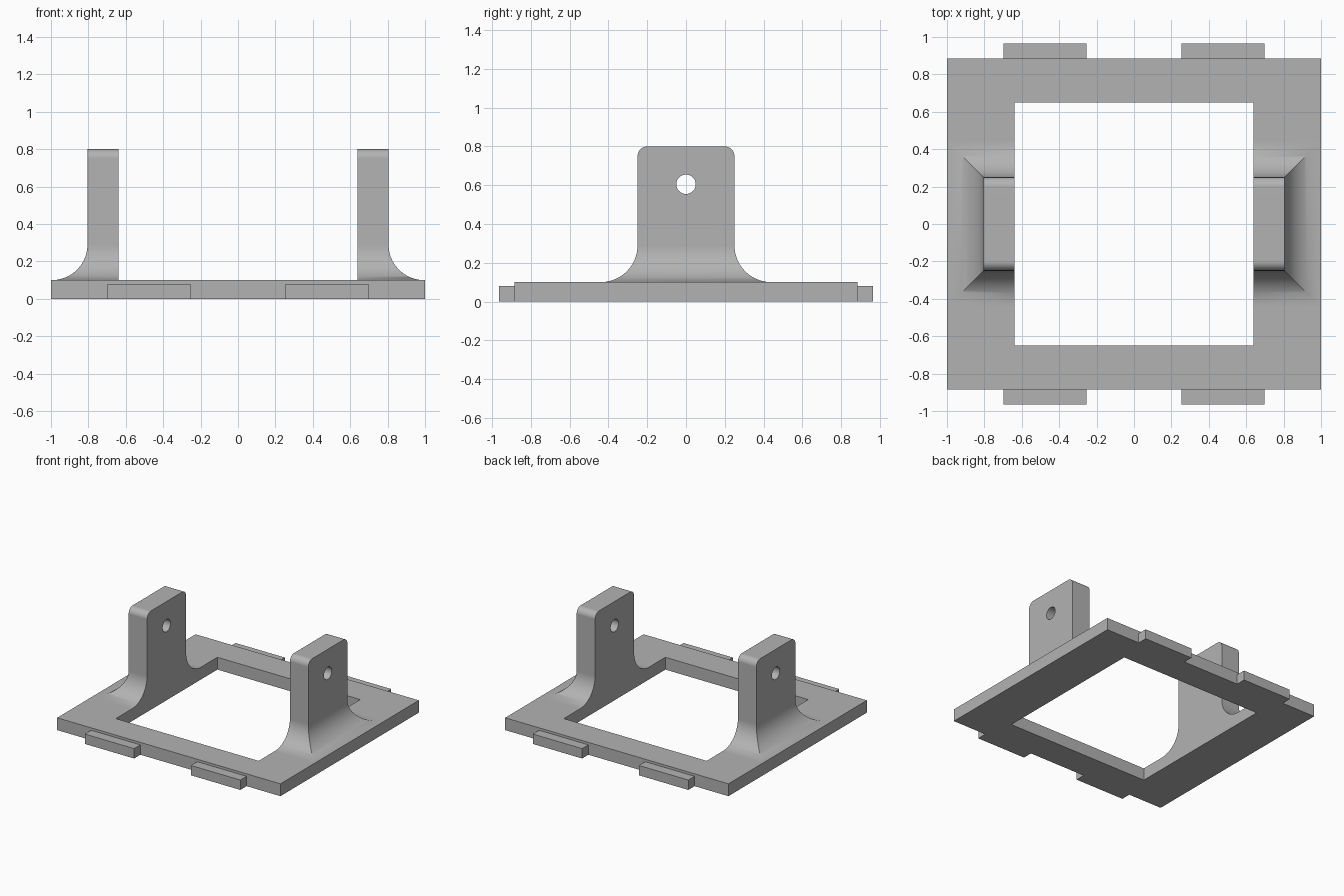
import bpy
import bmesh
from math import sin, cos, pi
from mathutils import Matrix

cube = bpy.data.objects.get("Cube")
if cube:
    bpy.data.objects.remove(cube, do_unlink=True)

GREY = (0.45, 0.45, 0.45, 1)
grey = bpy.data.materials.new("plain_grey")
grey.use_nodes = True
grey.diffuse_color = GREY
grey.node_tree.nodes["Principled BSDF"].inputs["Base Color"].default_value = GREY


def finish(name, bm):
    """Turn a bmesh into a named grey object."""
    bmesh.ops.recalc_face_normals(bm, faces=bm.faces[:])
    mesh = bpy.data.meshes.new(name)
    bm.to_mesh(mesh)
    bm.free()
    mesh.materials.append(grey)
    obj = bpy.data.objects.new(name, mesh)
    bpy.context.collection.objects.link(obj)
    return obj


def loft(name, rings, closed=False):
    """Skin a stack of equal rings; cap the ends or join last to first."""
    bm = bmesh.new()
    loops = [[bm.verts.new(p) for p in ring] for ring in rings]
    pairs = list(zip(loops, loops[1:]))
    if closed:
        pairs.append((loops[-1], loops[0]))
    else:
        bm.faces.new(loops[0])
        bm.faces.new(loops[-1])
    for a, b in pairs:
        for i in range(len(a)):
            j = (i + 1) % len(a)
            bm.faces.new((a[i], a[j], b[j], b[i]))
    return finish(name, bm)


def rect(x0, x1, y0, y1, z):
    return [(x0, y0, z), (x1, y0, z), (x1, y1, z), (x0, y1, z)]


# Base frame: a flat plate with a rectangular opening
OUT_X, OUT_Y, IN_X, IN_Y, THICK = 1.0, 0.885, 0.64, 0.65, 0.1
loft("base_frame", [
    rect(-OUT_X, OUT_X, -OUT_Y, OUT_Y, 0),
    rect(-OUT_X, OUT_X, -OUT_Y, OUT_Y, THICK),
    rect(-IN_X, IN_X, -IN_Y, IN_Y, THICK),
    rect(-IN_X, IN_X, -IN_Y, IN_Y, 0)], closed=True)

# Edge tabs: two on the front and two on the back
for side, sx in (("left", 1), ("right", -1)):
    for end, sy in (("front", -1), ("back", 1)):
        xs = sorted((sx * 0.255, sx * 0.697))
        ys = sorted((sy * OUT_Y, sy * 0.965))
        loft(f"{end}_{side}_tab", [rect(*xs, *ys, z) for z in (0, 0.08)])

# Upright lugs: mitred concave foot, rounded top corners, cross hole
POST_X, POST_Y, TOP, FOOT, ROUND, STEPS = 0.805, 0.25, 0.8, 0.19, 0.05, 20
levels = []
for i in range(STEPS + 1):
    a = pi / 2 * i / STEPS
    levels.append((THICK + FOOT * (1 - cos(a)), FOOT * (1 - sin(a)), 0))
for i in range(STEPS // 2 + 1):
    a = pi * i / STEPS
    levels.append((TOP - ROUND * (1 - sin(a)), 0, ROUND * (1 - cos(a))))

for side, sx in (("left", 1), ("right", -1)):
    rings = []
    for z, flare, inset in levels:
        hy = POST_Y + flare - inset
        rings.append(rect(sx * IN_X, sx * (POST_X + flare), -hy, hy, z))
    lug = loft(f"{side}_lug", rings)

    bm = bmesh.new()
    bmesh.ops.create_cone(bm, cap_ends=True, segments=40, radius1=0.05,
                          radius2=0.05, depth=0.5,
                          matrix=Matrix.Translation((sx * 0.72, 0, 0.605))
                          @ Matrix.Rotation(pi / 2, 4, "Y"))
    cutter = finish(f"{side}_hole_cutter", bm)
    cutter.hide_render = True

    bpy.ops.object.select_all(action="DESELECT")
    bpy.context.view_layer.objects.active = lug
    lug.select_set(True)
    cut = lug.modifiers.new("hole", "BOOLEAN")
    cut.object = cutter
    cut.solver = "EXACT"
    bpy.ops.object.modifier_apply(modifier=cut.name)
    bpy.data.objects.remove(cutter, do_unlink=True)

    bpy.ops.object.shade_smooth_by_angle(angle=pi / 6)
    weighted = lug.modifiers.new("even_shading", "WEIGHTED_NORMAL")
    weighted.keep_sharp = True
